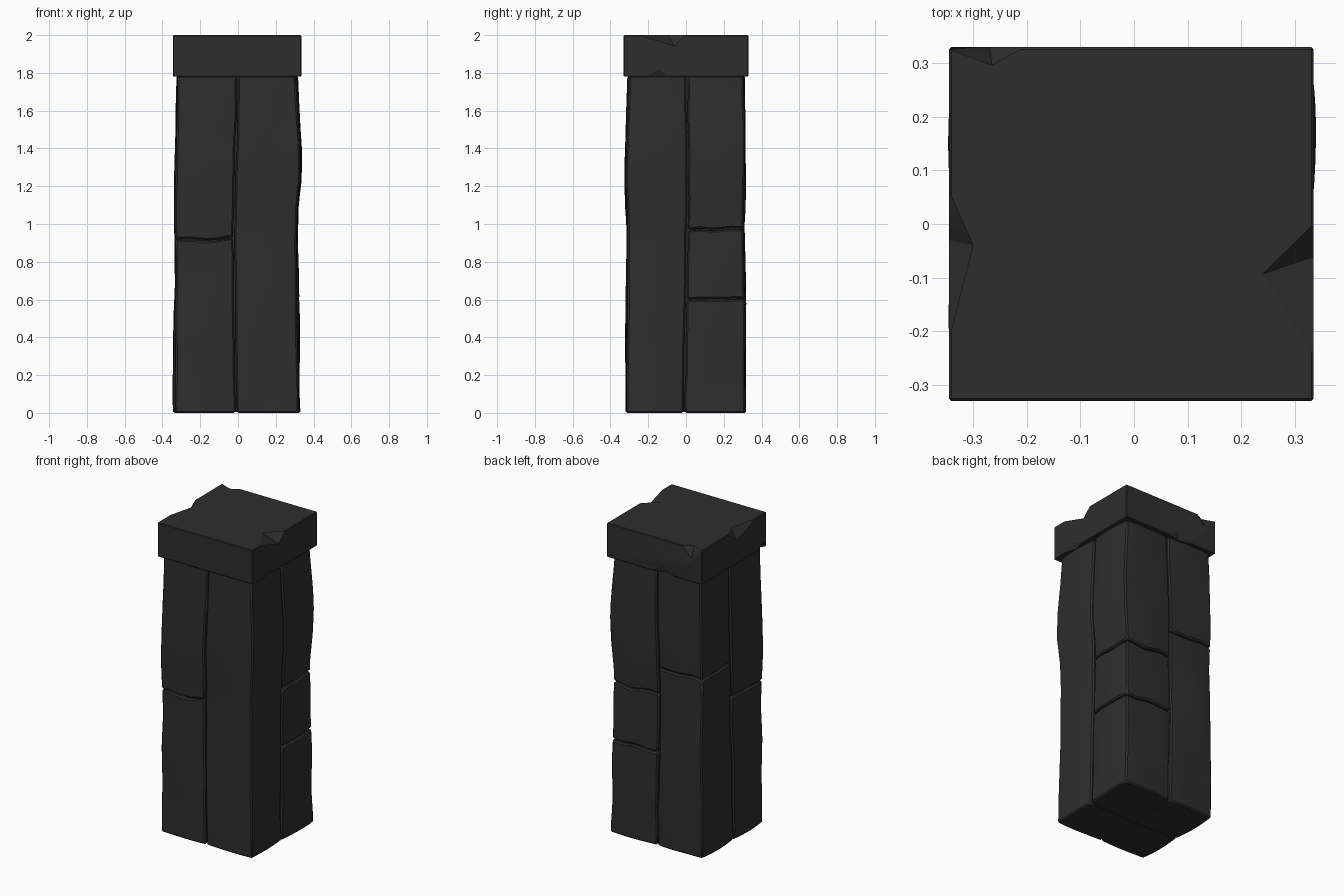
import bpy, bmesh
from mathutils import Vector, noise

if "Cube" in bpy.data.objects:
    bpy.data.objects.remove(bpy.data.objects["Cube"])

stone = bpy.data.materials.new("charcoal_stone")
stone.diffuse_color = (0.027, 0.027, 0.027, 1)
stone.use_nodes = True
stone.node_tree.nodes["Principled BSDF"].inputs["Base Color"].default_value = stone.diffuse_color

SHAFT_TOP = 1.785
# (height, offset) outlines of the worn shaft sides and of the two vertical seams
SIDES = {
    "right": [(0, .333), (.3, .327), (.7, .325), (1.0, .317), (1.2, .338), (1.4, .343), (1.6, .33), (1.79, .318)],
    "left": [(0, -.345), (.5, -.345), (.7, -.335), (1.0, -.341), (1.4, -.339), (1.79, -.327)],
    "front": [(0, -.322), (.5, -.32), (1.0, -.314), (1.3, -.329), (1.79, -.311)],
    "back": [(0, .318), (.6, .32), (.95, .31), (1.3, .321), (1.6, .316), (1.79, .31)],
    "seam_x": [(0, -.01), (.5, -.018), (1.0, -.022), (1.3, -.015), (1.6, -.005), (1.79, -.003)],
    "seam_y": [(0, -.01), (.4, -.004), (.8, .004), (1.2, .01), (1.79, .004)],
}


def at(name, z):
    """Interpolate an outline at height z."""
    pts = SIDES[name]
    for (z0, a), (z1, b) in zip(pts, pts[1:]):
        if z <= z1:
            return a + (b - a) * max(0, z - z0) / (z1 - z0)
    return pts[-1][1]


def make_object(name, bm):
    bmesh.ops.recalc_face_normals(bm, faces=bm.faces)
    mesh = bpy.data.meshes.new(name)
    bm.to_mesh(mesh)
    bm.free()
    mesh.materials.append(stone)
    ob = bpy.data.objects.new(name, mesh)
    bpy.context.collection.objects.link(ob)
    return ob


def finish(ob, bevel):
    """Soften the arrises and shade smoothly between sharp edges."""
    bpy.ops.object.select_all(action='DESELECT')
    bpy.context.view_layer.objects.active = ob
    ob.select_set(True)
    if bevel:
        mod = ob.modifiers.new("worn_edges", 'BEVEL')
        mod.width, mod.segments = bevel, 1
        mod.limit_method, mod.angle_limit = 'ANGLE', 1.0
        bpy.ops.object.modifier_apply(modifier=mod.name)
    bpy.ops.object.shade_smooth_by_angle(angle=0.6)


def crack(z, x, y):
    """Wavy height of a horizontal crack."""
    if z <= 0 or z >= SHAFT_TOP:
        return z
    return z + 0.018 * noise.noise(Vector((x * 8, y * 8, z * 5)))


def stone_block(name, side_x, side_y, z0, z1):
    """One stone filling a quarter of the shaft between two cracks."""
    bm = bmesh.new()
    bmesh.ops.create_cube(bm, size=1)
    bmesh.ops.subdivide_edges(bm, edges=bm.edges[:], cuts=9, use_grid_fill=True)
    sx = 1 if side_x == "right" else -1
    sy = 1 if side_y == "back" else -1
    gap = 0.004
    for v in bm.verts:
        # u, w run from the seam (0) to the outer face (1)
        u, w, t = v.co.x * sx + .5, v.co.y * sy + .5, v.co.z + .5
        rx, ry = u * .33 * sx, w * .33 * sy
        low = crack(z0, rx, ry) + (gap if z0 > 0 else 0)
        high = crack(z1, rx, ry) - (gap if z1 < SHAFT_TOP else 0)
        z = low + (high - low) * t
        # hammered dents on the outer faces, and rough seams
        n = noise.noise(Vector((rx * 5, ry * 5, z * 3.2 + sx)))
        dent = 0.008 * n - 0.003
        wob = 0.007 * noise.noise(Vector((0, 3 * sx + sy, z * 6)))
        in_x = at("seam_x", z) + sx * gap + wob
        in_y = at("seam_y", z) + sy * gap + wob
        out_x = at(side_x, z) + sx * (dent - .010 * (2 * w - 1) ** 2)
        out_y = at(side_y, z) + sy * (dent - .006 * (2 * u - 1) ** 2)
        v.co = (in_x + (out_x - in_x) * u, in_y + (out_y - in_y) * w, z)
    finish(make_object(name, bm), 0.008)


# shaft stones, split by cracks at different heights in each quarter
for side_x, side_y, cuts in (("right", "front", []), ("left", "front", [.92]),
                             ("right", "back", [.6, .97]), ("left", "back", [1.15])):
    levels = [0] + cuts + [SHAFT_TOP]
    for i, (a, b) in enumerate(zip(levels, levels[1:])):
        stone_block(f"shaft_stone_{side_y}_{side_x}_{i + 1}", side_x, side_y, a, b)

# inner core closing the seams
bm = bmesh.new()
bmesh.ops.create_cube(bm, size=1)
for v in bm.verts:
    v.co = (v.co.x * .59 - .005, v.co.y * .57, .004 if v.co.z < 0 else 1.79)
make_object("shaft_core", bm)

# cap slab
bm = bmesh.new()
bmesh.ops.create_cube(bm, size=1)
for v in bm.verts:
    v.co = (v.co.x * .68 - .005, v.co.y * .66, 1.89 + v.co.z * .22)
cap = make_object("cap_slab", bm)
finish(cap, 0.004)


def chip(ends, inner, down, outside):
    """Break a piece from the cap between two ends, reaching inward and down."""
    bm = bmesh.new()
    for p in (*ends, inner, down, outside):
        bm.verts.new(p)
    bmesh.ops.convex_hull(bm, input=bm.verts[:])
    cutter = make_object("chip_cutter", bm)
    cutter.hide_render = True
    mod = cap.modifiers.new("chip", 'BOOLEAN')
    mod.operation, mod.solver, mod.object = 'DIFFERENCE', 'EXACT', cutter
    bpy.context.view_layer.objects.active = cap
    bpy.ops.object.modifier_apply(modifier=mod.name)
    bpy.data.objects.remove(cutter)


# chipped top edges: left, right, back left
chip([(-.35, -.25, 2.005), (-.35, .08, 2.005)], (-.298, -.04, 2.003), (-.347, -.03, 1.93), (-.42, -.05, 2.06))
chip([(.34, -.27, 2.005), (.34, .01, 2.005)], (.235, -.095, 2.003), (.337, -.06, 1.94), (.41, -.1, 2.06))
chip([(-.35, .325, 2.005), (-.19, .335, 2.005)], (-.265, .295, 2.003), (-.27, .332, 1.93), (-.28, .41, 2.06))
# chipped bottom edges: right, left, back
chip([(.34, -.24, 1.775), (.34, -.06, 1.775)], (.315, -.15, 1.777), (.337, -.14, 1.82), (.4, -.15, 1.73))
chip([(-.35, -.34, 1.775), (-.35, -.2, 1.775)], (-.32, -.29, 1.777), (-.347, -.3, 1.82), (-.42, -.28, 1.73))
chip([(-.2, .335, 1.775), (.05, .335, 1.775)], (-.08, .31, 1.777), (-.06, .332, 1.83), (-.08, .4, 1.73))
finish(cap, 0)
